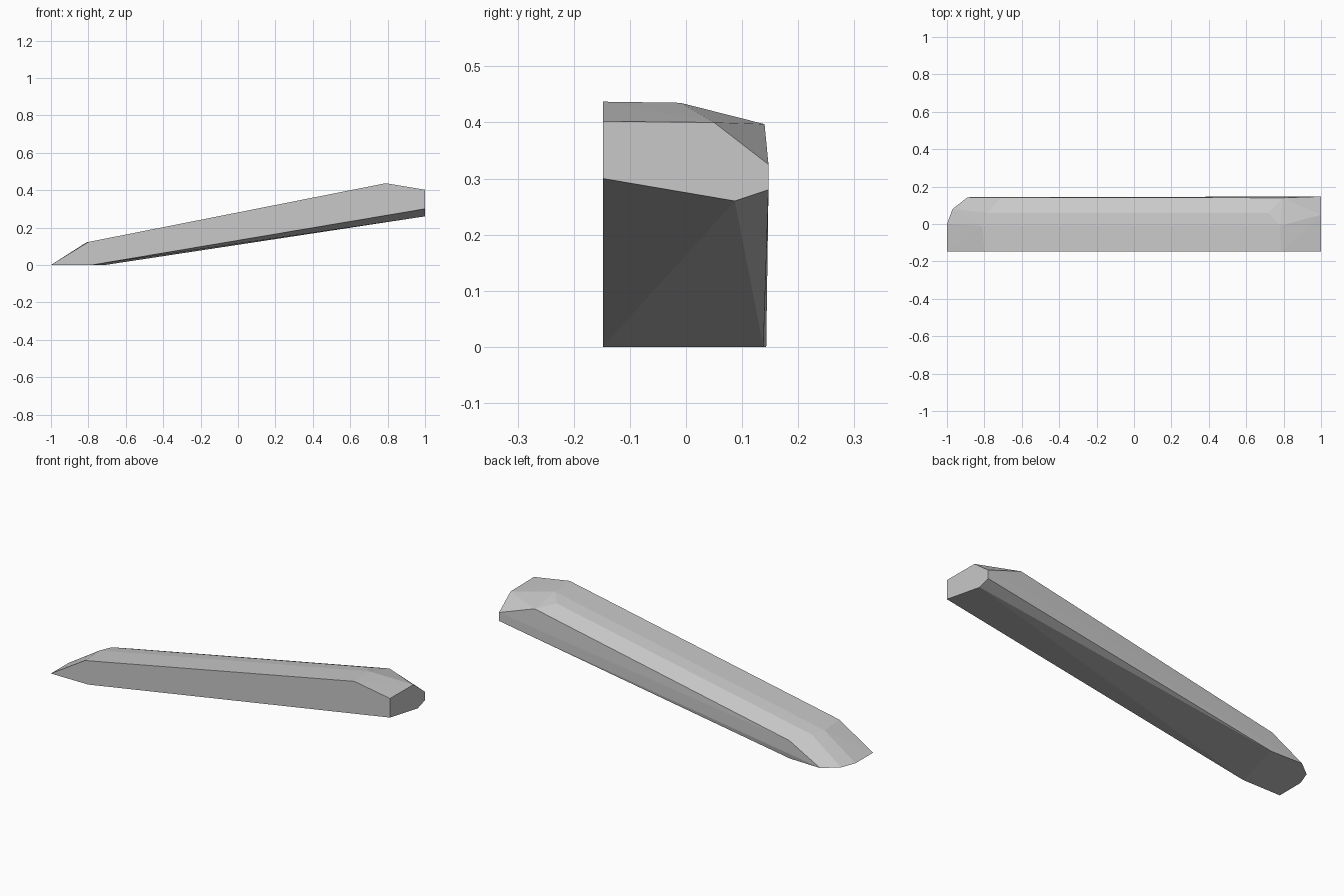
import bpy, bmesh, math

cube = bpy.data.objects.get("Cube")
if cube:
    bpy.data.objects.remove(cube, do_unlink=True)

FRONT = -0.148  # flat front side

# One plain grey
grey = bpy.data.materials.new("light_grey")
colour = (0.58, 0.58, 0.58, 1)
grey.diffuse_color = colour
grey.use_nodes = True
bsdf = next(n for n in grey.node_tree.nodes if n.type == 'BSDF_PRINCIPLED')
bsdf.inputs["Base Color"].default_value = colour
bsdf.inputs["Roughness"].default_value = 0.8

# Cut end profile (y, z) at x = 1
end_profile = [(FRONT, 0.30), (FRONT, 0.402), (0.05, 0.40),
               (0.147, 0.325), (0.147, 0.28), (0.087, 0.26)]
# Flat foot outline (x, y) at z = 0
foot_outline = [(-0.78, FRONT), (-1, FRONT), (-1, 0), (-0.97, 0.08),
                (-0.89, 0.143), (-0.71, 0.138)]
# Long bevelled ridges on top, each from low end to high end
ridges = [
    ((-0.80, FRONT, 0.123), (0.79, FRONT, 0.437)),
    ((-0.81, -0.01, 0.121), (0.78, -0.01, 0.435)),
    ((-0.785, 0.06, 0.118), (0.72, 0.06, 0.415)),
    ((-0.71, 0.143, 0.098), (0.795, 0.14, 0.397)),
]

points = [(1, y, z) for y, z in end_profile]
points += [(x, y, 0) for x, y in foot_outline]
points += [p for ridge in ridges for p in ridge]

# Skin the chiselled beam around its profiles and ridges
bm = bmesh.new()
for p in points:
    bm.verts.new(p)
bmesh.ops.convex_hull(bm, input=bm.verts[:])
bmesh.ops.delete(bm, geom=[v for v in bm.verts if not v.link_faces], context='VERTS')
bmesh.ops.dissolve_limit(bm, angle_limit=math.radians(0.5),
                         verts=bm.verts[:], edges=bm.edges[:])
bmesh.ops.recalc_face_normals(bm, faces=bm.faces[:])

mesh = bpy.data.meshes.new("sloping_beam")
bm.to_mesh(mesh)
bm.free()
mesh.materials.append(grey)
beam = bpy.data.objects.new("sloping_beam", mesh)
bpy.context.collection.objects.link(beam)
